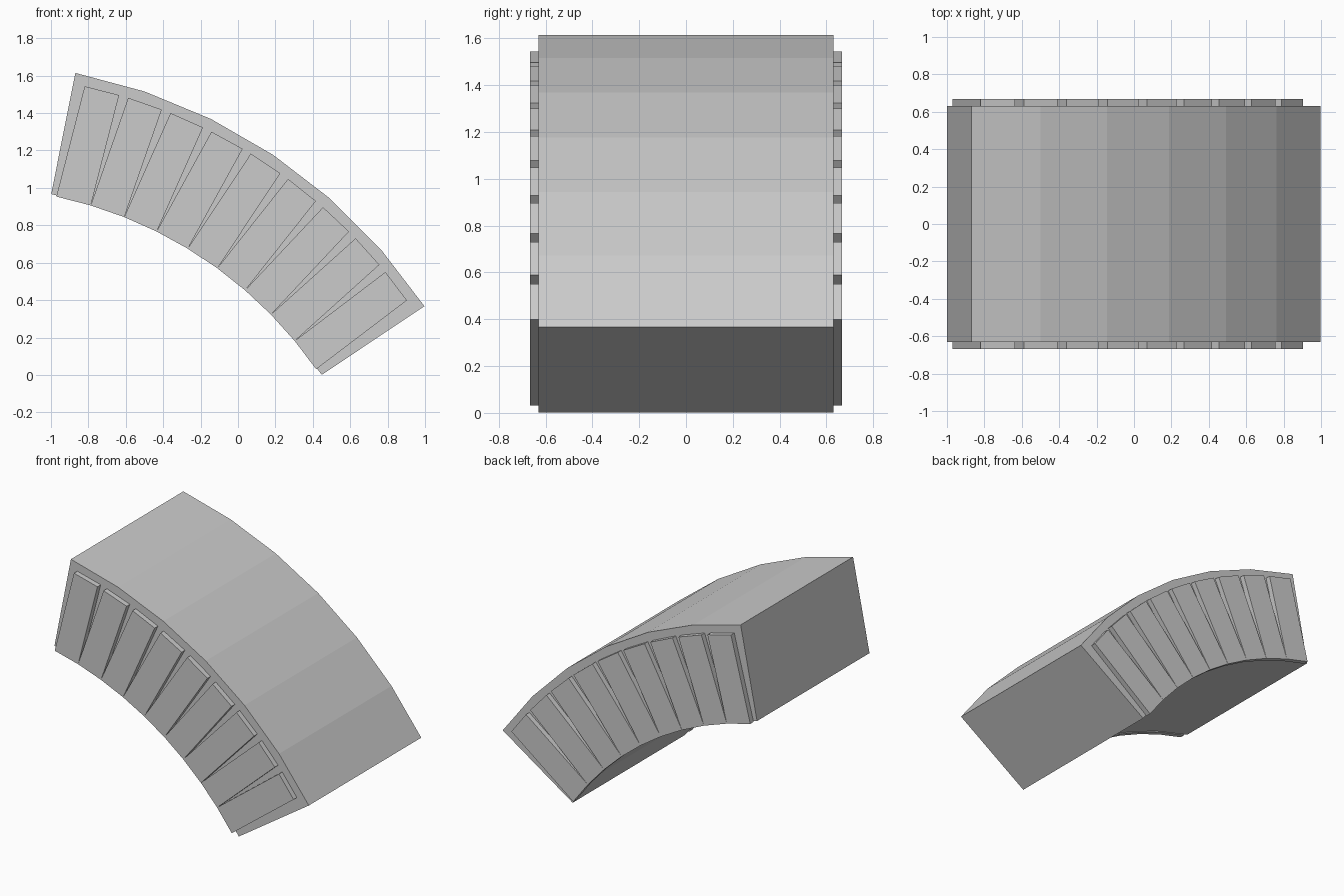
import bpy, bmesh
from math import sin, cos, radians

if "Cube" in bpy.data.objects:
    bpy.data.objects.remove(bpy.data.objects["Cube"])

CX, CZ = -1.442, -1.262          # centre of the arch
R_OUT, R_IN = 2.933, 2.273
START, END = 11.25, 56.25        # degrees from vertical
HALF = 0.63                      # half depth of the body
FACE = 0.667                     # outer face of the side stones


def polar(r, deg, side=0.0):
    a = radians(deg)
    return (CX + r * sin(a) + side * cos(a), CZ + r * cos(a) - side * sin(a))


def prism(name, profile, y0, y1):
    """Extrude an x-z outline from y0 to y1."""
    bm = bmesh.new()
    face = bm.faces.new([bm.verts.new((x, y0, z)) for x, z in profile])
    ext = bmesh.ops.extrude_face_region(bm, geom=[face])
    verts = [v for v in ext["geom"] if isinstance(v, bmesh.types.BMVert)]
    bmesh.ops.translate(bm, verts=verts, vec=(0, y1 - y0, 0))
    bmesh.ops.recalc_face_normals(bm, faces=bm.faces)
    mesh = bpy.data.meshes.new(name)
    bm.to_mesh(mesh)
    bm.free()
    obj = bpy.data.objects.new(name, mesh)
    bpy.context.collection.objects.link(obj)
    return obj


# Curved arch body in six straight segments
angles = [START + (END - START) * i / 6 for i in range(7)]
outline = [polar(R_OUT, a) for a in angles] + [polar(R_IN, a) for a in reversed(angles)]
prism("arch_body", outline, -HALF, HALF)

# Nine rectangular stones fanned along each side face
W, R0, R1 = 0.095, 2.263, 2.872
for i in range(9):
    a = 14.4 + 4.8 * i
    rect = [polar(R0, a, -W), polar(R1, a, -W), polar(R1, a, W), polar(R0, a, W)]
    prism(f"front_stone_{i + 1}", rect, -FACE, -HALF)
    prism(f"back_stone_{i + 1}", rect, HALF, FACE)
